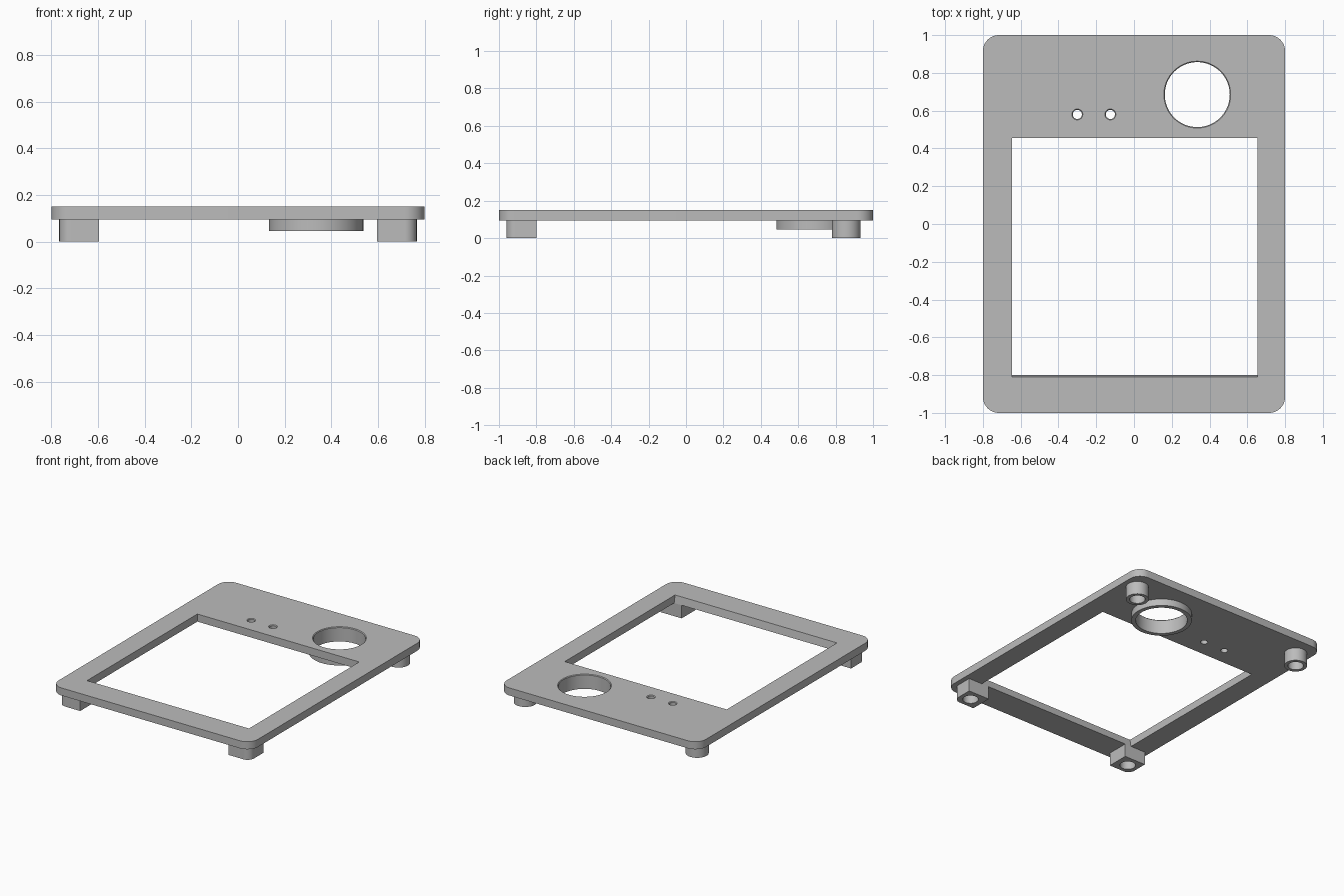
import bpy, bmesh, math
from math import cos, sin, pi

cube = bpy.data.objects.get("Cube")
if cube:
    bpy.data.objects.remove(cube, do_unlink=True)

grey = bpy.data.materials.new("plain grey")
grey.use_nodes = True
grey.diffuse_color = (0.5, 0.5, 0.5, 1)
grey.node_tree.nodes["Principled BSDF"].inputs["Base Color"].default_value = (0.5, 0.5, 0.5, 1)

BOTTOM, TOP = 0.095, 0.15
SIDES = 64


def prism(bm, pts, z0, z1):
    """Extrude an outline given counter-clockwise; return the top face."""
    low = [bm.verts.new((x, y, z0)) for x, y in pts]
    high = [bm.verts.new((x, y, z1)) for x, y in pts]
    bm.faces.new(low[::-1])
    for i in range(len(pts)):
        j = (i + 1) % len(pts)
        bm.faces.new((low[i], low[j], high[j], high[i]))
    return bm.faces.new(high)


def lathe(bm, x, y, profile, tube=False):
    """Revolve (radius, z) points, either capped or closed into a tube."""
    rings = [[bm.verts.new((x + r * cos(2 * pi * k / SIDES), y + r * sin(2 * pi * k / SIDES), z))
              for k in range(SIDES)] for r, z in profile]
    pairs = list(zip(rings, rings[1:]))
    if tube:
        pairs.append((rings[-1], rings[0]))
    else:
        bm.faces.new(rings[0][::-1])
        bm.faces.new(rings[-1])
    for a, b in pairs:
        for k in range(SIDES):
            j = (k + 1) % SIDES
            bm.faces.new((a[k], a[j], b[j], b[k]))


def rounded(x0, x1, y0, y1, radii):
    """Rectangle outline with a radius per corner, from front left of the page."""
    pts = []
    corners = [(x0, y0, 1, 1), (x1, y0, -1, 1), (x1, y1, -1, -1), (x0, y1, 1, -1)]
    for i, ((x, y, sx, sy), r) in enumerate(zip(corners, radii)):
        if not r:
            pts.append((x, y))
            continue
        for k in range(13):
            a = pi + i * pi / 2 + k * pi / 24
            pts.append((x + sx * r + r * cos(a), y + sy * r + r * sin(a)))
    return pts


def finish(name, bm):
    bmesh.ops.recalc_face_normals(bm, faces=bm.faces[:])
    mesh = bpy.data.meshes.new(name)
    bm.to_mesh(mesh)
    bm.free()
    mesh.materials.append(grey)
    obj = bpy.data.objects.new(name, mesh)
    bpy.context.collection.objects.link(obj)
    return obj


def select(obj):
    bpy.ops.object.select_all(action='DESELECT')
    obj.select_set(True)
    bpy.context.view_layer.objects.active = obj


def cut(obj, bm):
    cutter = finish("cutter", bm)
    cutter.hide_render = True
    select(obj)
    mod = obj.modifiers.new("cut", 'BOOLEAN')
    mod.operation, mod.solver, mod.object = 'DIFFERENCE', 'EXACT', cutter
    bpy.ops.object.modifier_apply(modifier=mod.name)
    bpy.data.objects.remove(cutter, do_unlink=True)


def smooth(obj):
    select(obj)
    bpy.ops.object.shade_smooth_by_angle(angle=math.radians(30))


# Face plate with a softened top edge
bm = bmesh.new()
top = prism(bm, rounded(-0.8, 0.8, -1, 1, [0.085] * 4), BOTTOM, TOP)
bmesh.ops.bevel(bm, geom=list(top.edges), offset=0.008, segments=2, profile=0.5, affect='EDGES')
plate = finish("face_plate", bm)

# Window opening, its front wall sloping slightly, and the round holes
bm = bmesh.new()
prism(bm, rounded(-0.645, 0.655, -0.79, 0.455, [0] * 4), 0.04, 0.205)
for v in bm.verts:
    if v.co.y < 0 and v.co.z > TOP:
        v.co.y = -0.82
for x, y, r in [(0.335, 0.685, 0.172), (-0.3, 0.58, 0.024), (-0.125, 0.58, 0.024)]:
    lathe(bm, x, y, [(r, 0.04), (r, TOP - 0.005), (r + 0.015, TOP + 0.01)])
cut(plate, bm)
smooth(plate)

# Collar under the large hole
bm = bmesh.new()
lathe(bm, 0.335, 0.685, [(0.172, BOTTOM), (0.172, 0.045), (0.202, 0.045), (0.202, BOTTOM)], tube=True)
smooth(finish("hole_collar", bm))

# Feet: hollow round ones at the back, drilled blocks at the front
for side, s in (("left", 1), ("right", -1)):
    bm = bmesh.new()
    lathe(bm, 0.69 * s, 0.857, [(0.052, BOTTOM), (0.052, 0), (0.076, 0), (0.076, BOTTOM)], tube=True)
    smooth(finish("back_foot_" + side, bm))

    bm = bmesh.new()
    x0, x1 = sorted((0.595 * s, 0.765 * s))
    radii = [0, 0.05, 0, 0] if s > 0 else [0.05, 0, 0, 0]
    prism(bm, rounded(x0, x1, -0.96, -0.8, radii), 0, BOTTOM)
    foot = finish("front_foot_" + side, bm)
    bm = bmesh.new()
    lathe(bm, 0.685 * s, -0.882, [(0.052, -0.05), (0.052, BOTTOM - 0.005)])
    cut(foot, bm)
    smooth(foot)
